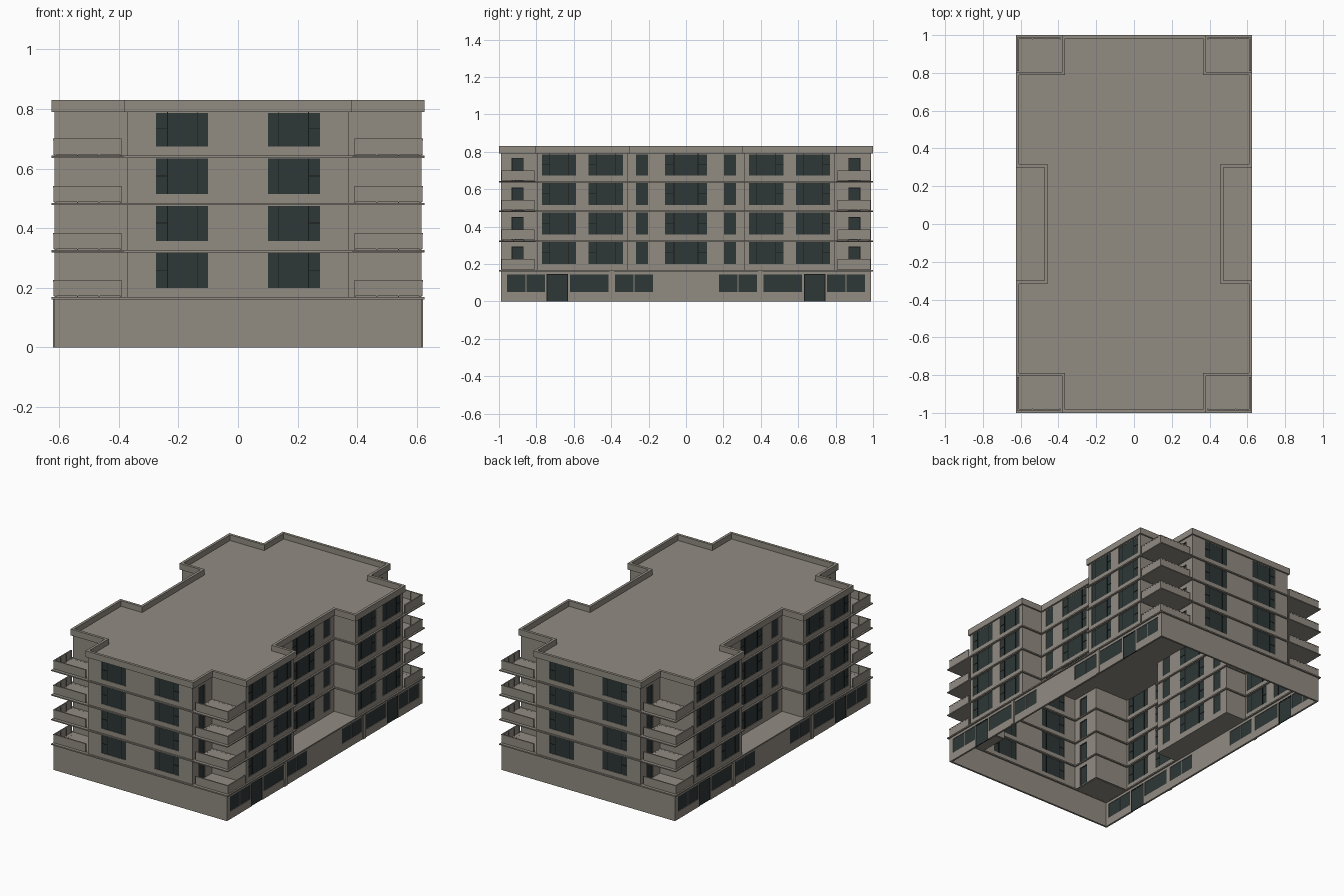
import bpy, bmesh

cube = bpy.data.objects.get("Cube")
if cube:
    bpy.data.objects.remove(cube, do_unlink=True)


def material(name, r, g, b):
    m = bpy.data.materials.new(name)
    m.use_nodes = True
    m.diffuse_color = (r, g, b, 1)
    m.node_tree.nodes["Principled BSDF"].inputs["Base Color"].default_value = (r, g, b, 1)
    return m


STONE = material("warm grey stone", 0.285, 0.26, 0.222)
GLASS = material("dark teal glass", 0.027, 0.038, 0.038)
FRAME = material("black frame", 0.008, 0.009, 0.009)

# Main dimensions
X, Y = 0.615, 0.99            # outer wall half sizes
CX, CY = 0.372, 0.795         # corner balcony recess
NX, NY = 0.465, 0.31          # side terrace recess
T = 0.012                     # wall thickness
LIP = 0.01                    # ledge overhang
BASE, STEP, SLAB = 0.169, 0.158, 0.008
ROOF, TOP = 0.79, 0.83
FLOORS = [BASE + STEP * i for i in range(4)]


def finish(name, bm, mat):
    bmesh.ops.recalc_face_normals(bm, faces=bm.faces)
    me = bpy.data.meshes.new(name)
    bm.to_mesh(me)
    bm.free()
    me.materials.append(mat)
    ob = bpy.data.objects.new(name, me)
    bpy.context.scene.collection.objects.link(ob)
    return ob


def mirrored(quarter):
    """Repeat a quarter outline around both axes, counter-clockwise."""
    pts = []
    for sx, sy, d in ((1, 1, 1), (-1, 1, -1), (-1, -1, 1), (1, -1, -1)):
        pts += [(x * sx, y * sy) for x, y in quarter[::d]]
    return pts


def plan(o):
    return mirrored([(NX + o, NY - o), (X + o, NY - o), (X + o, CY + o),
                     (CX + o, CY + o), (CX + o, Y + o)])


def rect(o):
    return mirrored([(X + o, Y + o)])


def ring(bm, outer, inner, z0, z1):
    loops = [[bm.verts.new((x, y, z)) for x, y in pts]
             for pts, z in ((outer, z0), (outer, z1), (inner, z1), (inner, z0))]
    n = len(outer)
    for k in range(4):
        a, b = loops[k], loops[(k + 1) % 4]
        for i in range(n):
            j = (i + 1) % n
            bm.faces.new((a[i], a[j], b[j], b[i]))


def ring_object(name, shape, out, inn, spans):
    bm = bmesh.new()
    for z0, z1 in spans:
        ring(bm, shape(out), shape(inn), z0, z1)
    return finish(name, bm, STONE)


def boxes(name, items, mat):
    """Boxes given as x, y, z ranges, mirrored over x and y."""
    bm = bmesh.new()
    done = set()
    for x0, x1, y0, y1, z0, z1 in items:
        for sx in (1, -1):
            for sy in (1, -1):
                xs = tuple(sorted(round(v * sx, 5) for v in (x0, x1)))
                ys = tuple(sorted(round(v * sy, 5) for v in (y0, y1)))
                key = xs + ys + (z0, z1)
                if key in done:
                    continue
                done.add(key)
                v = [bm.verts.new((x, y, z)) for z in (z0, z1)
                     for x, y in ((xs[0], ys[0]), (xs[1], ys[0]), (xs[1], ys[1]), (xs[0], ys[1]))]
                bm.faces.new(v[:4])
                bm.faces.new(v[4:])
                for i in range(4):
                    j = (i + 1) % 4
                    bm.faces.new((v[i], v[j], v[j + 4], v[i + 4]))
    return finish(name, bm, mat)


# Wall shells
base_walls = ring_object("base_walls", rect, 0, -T, [(0, BASE - 0.004)])
upper_walls = ring_object("upper_walls", plan, 0, -T, [(BASE - 0.004, ROOF)])

# Ledges around each floor, base rim and roof parapet
ring_object("floor_ledges", plan, LIP, -T - LIP, [(z - SLAB, z) for z in FLOORS[1:]])
ring_object("base_rim", rect, LIP, -T - LIP, [(BASE - SLAB, BASE)])
ring_object("roof_parapet", plan, LIP, -0.007, [(ROOF, TOP)])

# Roof slab
bm = bmesh.new()
face = bm.faces.new([bm.verts.new((x, y, ROOF - 0.004)) for x, y in plan(-0.002)])
top = bmesh.ops.extrude_face_region(bm, geom=[face], use_keep_orig=True)
bmesh.ops.translate(bm, verts=[v for v in top["geom"] if isinstance(v, bmesh.types.BMVert)],
                    vec=(0, 0, SLAB))
finish("roof_slab", bm, STONE)

# Openings: wall axis, wall position, span along wall, height range, bar style
openings = []
for z in FLOORS:
    sill, head = z + 0.03, z + STEP - SLAB - 0.002
    openings.append(("y", Y, 0.10, 0.275, sill, head, "sash"))
    for a, b in ((0.337, 0.52), (0.588, 0.77)):
        openings.append(("x", X, a, b, sill, head, "sash"))
    openings.append(("x", NX, -0.112, 0.112, sill, head, "sash"))
    openings.append(("x", NX, 0.203, 0.267, sill, head, "plain"))
    openings.append(("x", CX, 0.868, 0.932, z + 0.001, z + 0.125, "door"))
for a, b, style in ((0.177, 0.38, "split"), (0.414, 0.62, "plain"), (0.754, 0.957, "split")):
    openings.append(("x", X, a, b, 0.05, 0.145, style))
openings.append(("x", X, 0.63, 0.747, 0, 0.147, "door"))


def panel(axis, d0, d1, a, b, z0, z1):
    return (d0, d1, a, b, z0, z1) if axis == "x" else (a, b, d0, d1, z0, z1)


cuts, panes, bars, posts = [], [], [], []
for axis, p, a, b, z0, z1, style in openings:
    cuts.append(panel(axis, p - 0.03, p + 0.02, a, b, z0 if z0 else -0.02, z1))
    panes.append(panel(axis, p - 0.009, p - 0.003, a, b, z0, z1))
    near, far, w = p - 0.011, p - 0.001, b - a

    def bar(f, g, h0, h1, group=bars):
        group.append(panel(axis, near, far, a + f * w, a + g * w,
                           z0 + h0 * (z1 - z0), z0 + h1 * (z1 - z0)))
    if style == "sash":
        bar(0.2, 0.215, 0, 1)
        bar(0.77, 0.785, 0, 1)
        bar(0.785, 1, 0.5, 0.52)
    elif style == "split":
        bar(0.49, 0.51, 0, 1, posts)
    elif style == "door":
        bar(0, 0.06, 0, 1)
        bar(0.94, 1, 0, 1)
        bar(0.06, 0.94, 0.96, 1)

# Cut the openings through the walls
cutter = boxes("opening_cutter", cuts, STONE)
cutter.hide_render = True
for wall in (base_walls, upper_walls):
    mod = wall.modifiers.new("openings", "BOOLEAN")
    mod.operation = "DIFFERENCE"
    mod.solver = "EXACT"
    mod.object = cutter
    bpy.context.view_layer.objects.active = wall
    bpy.ops.object.modifier_apply(modifier=mod.name)
bpy.data.objects.remove(cutter, do_unlink=True)

boxes("window_panes", panes, GLASS)
boxes("window_bars", bars, FRAME)
boxes("shopfront_mullions", posts, STONE)

# Pilasters between the ground floor windows
boxes("base_pilasters", [(X - 0.002, X + 0.005, 0.385, 0.41, 0, BASE - SLAB)], STONE)

# Side terraces and corner balcony slabs
boxes("side_terrace", [(NX - T, X, -NY - T, NY + T, BASE - SLAB, BASE - 0.001)], STONE)
boxes("balcony_slabs", [(CX - 0.005, X + LIP, CY - 0.005, Y + LIP, z - SLAB + 0.0005, z - 0.0005)
                        for z in FLOORS], STONE)

# Balcony railings: two solid panels with a cap and inner posts
rails = []
for z in FLOORS:
    h = z + 0.056
    x0, x1, y0, y1 = CX + 0.018, X + 0.004, CY + 0.014, Y - 0.004
    rails += [(x0, x1, y1 - 0.005, y1, z + 0.003, h),
              (x1 - 0.005, x1, y0, y1 - 0.005, z + 0.003, h),
              (x0, x1 + 0.001, y1 - 0.007, y1 + 0.001, h - 0.005, h + 0.001),
              (x1 - 0.007, x1 + 0.001, y0, y1 - 0.007, h - 0.005, h + 0.001)]
    for i in range(4):
        px = x0 + (x1 - x0 - 0.01) * i / 3
        py = y0 + (y1 - y0 - 0.01) * i / 3
        rails += [(px, px + 0.004, y1 - 0.009, y1 - 0.005, z - 0.001, h - 0.005),
                  (x1 - 0.009, x1 - 0.005, py, py + 0.004, z - 0.001, h - 0.005)]
boxes("balcony_railings", rails, STONE)
